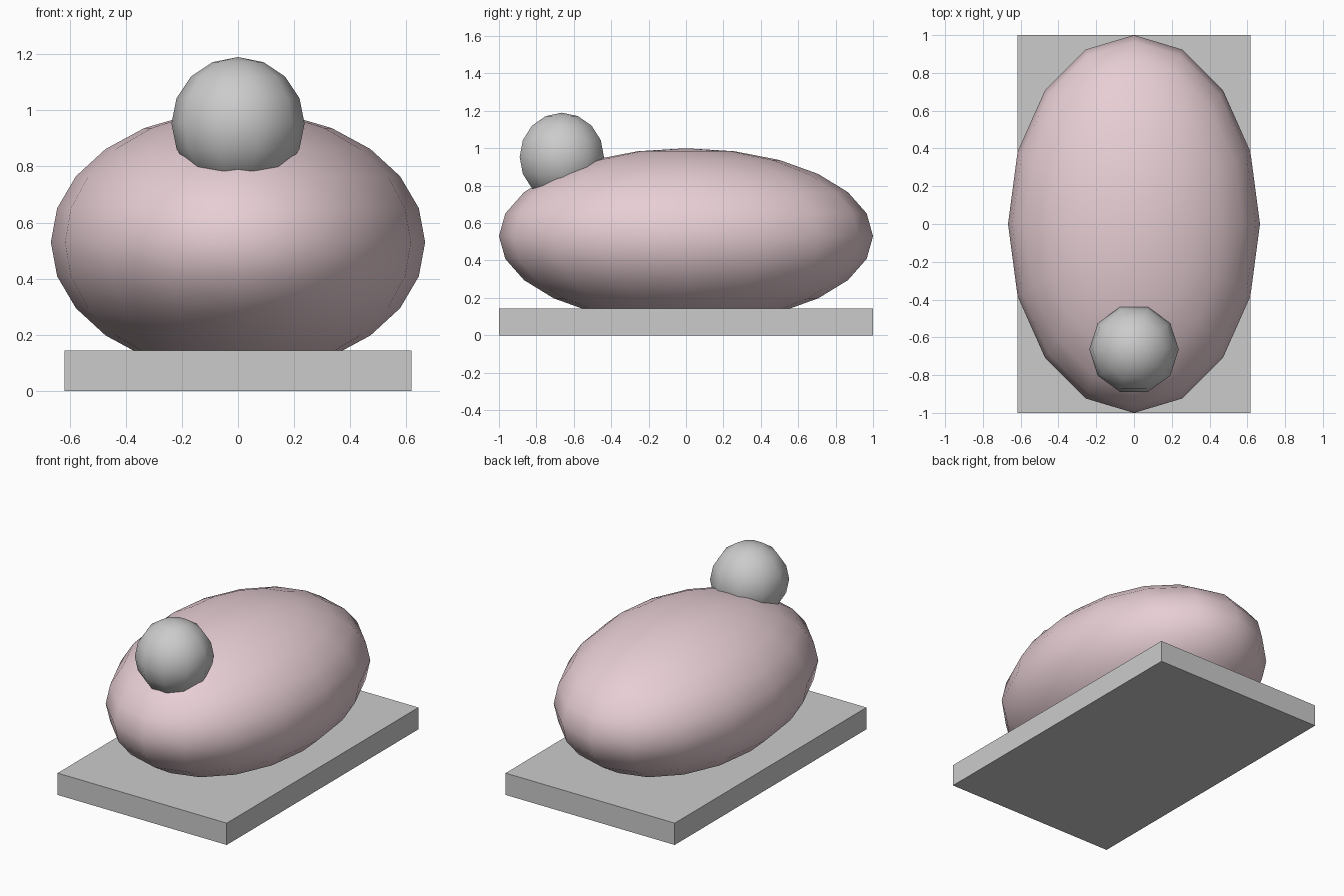
import bpy
from math import radians

if "Cube" in bpy.data.objects:
    bpy.data.objects.remove(bpy.data.objects["Cube"])


def ball(name, segments, rings, centre, radii, turn=0):
    bpy.ops.mesh.primitive_uv_sphere_add(segments=segments, ring_count=rings, radius=1,
                                         location=centre, rotation=(0, 0, radians(turn)))
    obj = bpy.context.object
    obj.name = name
    obj.scale = radii
    bpy.ops.object.transform_apply(location=False, rotation=True, scale=True)
    bpy.ops.object.shade_smooth()
    return obj


# Flat rectangular base
bpy.ops.mesh.primitive_cube_add(size=1, location=(0, 0, 0.072))
base = bpy.context.object
base.name = "base_slab"
base.scale = (1.236, 2.0, 0.144)
bpy.ops.object.transform_apply(location=False, rotation=False, scale=True)

# Pink oval body sunk into the base
body = ball("body", 16, 12, (0, 0, 0.53), (0.667, 1.0, 0.47))
pink = bpy.data.materials.new("pink")
pink.diffuse_color = (0.8, 0.62, 0.66, 1)
pink.use_nodes = True
pink.node_tree.nodes["Principled BSDF"].inputs["Base Color"].default_value = pink.diffuse_color
body.data.materials.append(pink)

# Small ball resting in the front of the body, with corners on the x axis
ball("front_ball", 10, 8, (0, -0.664, 0.953), (0.237, 0.237, 0.237), turn=90)
